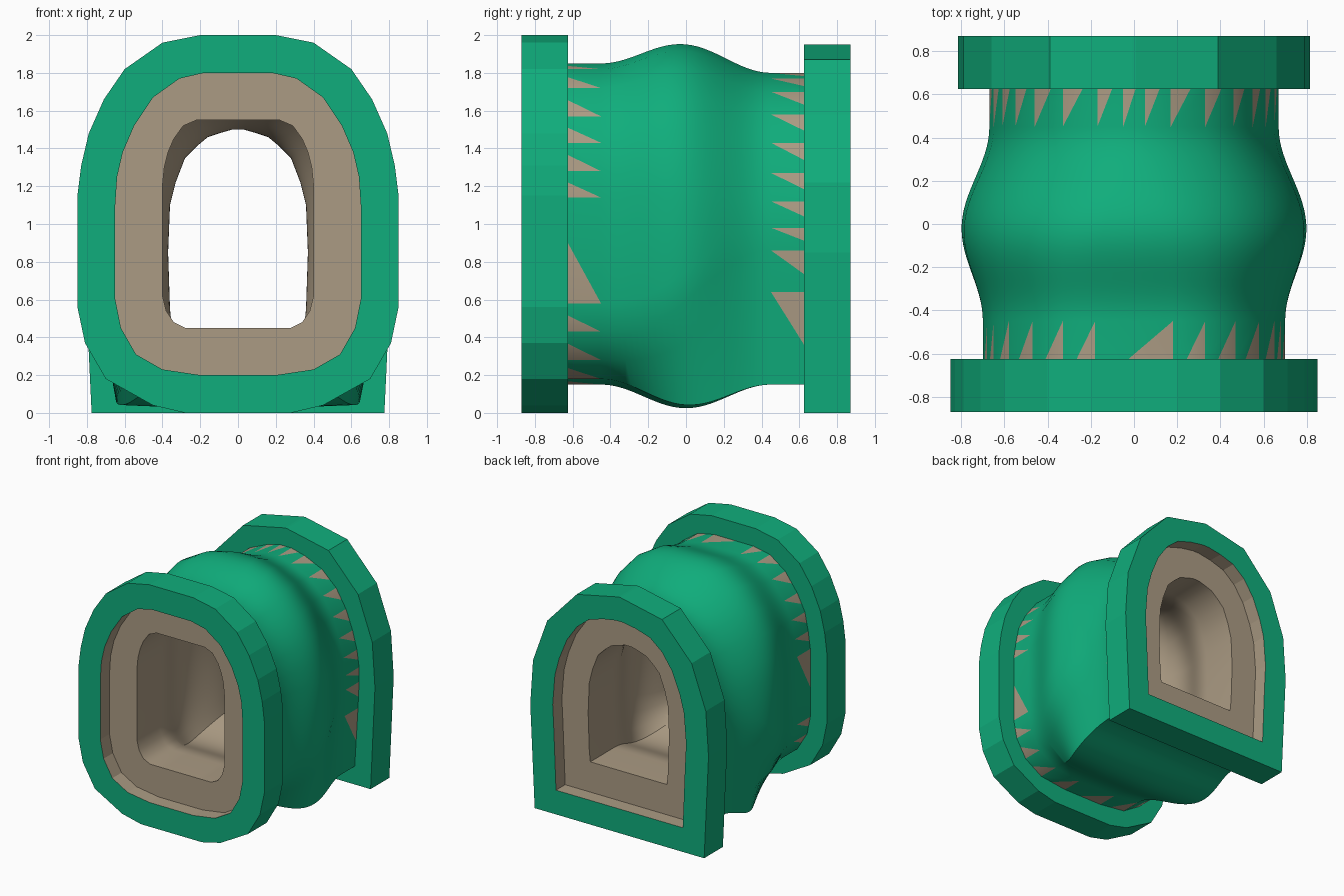
import bpy
import bmesh
import math

if "Cube" in bpy.data.objects:
    bpy.data.objects.remove(bpy.data.objects["Cube"], do_unlink=True)


def make_material(name, colour):
    mat = bpy.data.materials.new(name)
    mat.use_nodes = True
    mat.diffuse_color = colour
    mat.node_tree.nodes["Principled BSDF"].inputs["Base Color"].default_value = colour
    return mat


GREEN = make_material("green", (0.005, 0.42, 0.2, 1))
TAN = make_material("tan", (0.41, 0.33, 0.23, 1))


def full(half):
    """Mirror a right-hand half profile (top to bottom) into a closed ring."""
    return half + [(-x, z) for x, z in reversed(half)]


# Half profiles as (x, z), from top to bottom
front_rim = full([(.2, 2), (.4, 1.96), (.6, 1.82), (.71, 1.66), (.79, 1.48), (.83, 1.31),
                  (.85, 1.15), (.85, .56), (.81, .37), (.7, .18), (.45, .04), (.28, 0)])
front_opening = full([(.18, 1.8), (.31, 1.77), (.45, 1.67), (.55, 1.52), (.61, 1.38), (.64, 1.25),
                      (.65, 1.1), (.65, .6), (.62, .45), (.54, .31), (.4, .23), (.2, .2)])
front_body = full([(.18, 1.85), (.33, 1.82), (.47, 1.72), (.58, 1.57), (.65, 1.43), (.68, 1.28),
                   (.7, 1.14), (.7, .58), (.67, .43), (.58, .28), (.42, .18), (.18, .15)])
front_hole = full([(.15, 1.55), (.22, 1.55), (.29, 1.52), (.34, 1.45), (.37, 1.38), (.39, 1.3),
                   (.4, 1.2), (.4, .62), (.38, .54), (.34, .48), (.28, .45), (.15, .45)])
back_rim = full([(.01, 1.95), (.39, 1.87), (.66, 1.58), (.79, 1.22), (.815, .85), (.775, 0)])
back_opening = full([(.03, 1.75), (.15, 1.73), (.28, 1.69), (.39, 1.6), (.48, 1.47), (.55, 1.3),
                     (.59, 1.15), (.61, .9), (.6, .7), (.59, .45), (.58, .2), (.2, .2)])
back_body = full([(.05, 1.8), (.17, 1.77), (.33, 1.7), (.46, 1.58), (.55, 1.43), (.61, 1.27),
                  (.65, 1.12), (.67, .98), (.67, .86), (.66, .64), (.63, .15), (.2, .15)])
back_hole = full([(.03, 1.5), (.1, 1.48), (.16, 1.46), (.22, 1.41), (.28, 1.35), (.33, 1.22),
                  (.36, 1.1), (.37, .85), (.365, .7), (.36, .55), (.35, .45), (.12, .45)])

RIM, PLATE, NECK, SWELL = .87, .75, .625, .45


def ring(bm, profile, y):
    return [bm.verts.new((x, y, z)) for x, z in profile]


def bridge(bm, a, b, mat=0, flip=False):
    n = len(a)
    for i in range(n):
        j = (i + 1) % n
        quad = [a[i], a[j], b[j], b[i]]
        bm.faces.new(quad[::-1] if flip else quad).material_index = mat


def swell_rings(bm, front, back, grow_x, grow_z, steps=28):
    """Blend one profile into the other while bulging in the middle."""
    rings = []
    for k in range(steps + 1):
        t = k / steps
        y = -SWELL + 2 * SWELL * t
        blend = t * t * (3 - 2 * t)
        bulge = math.sin(math.pi * t) ** 2
        profile = []
        for (x0, z0), (x1, z1) in zip(front, back):
            x = x0 + (x1 - x0) * blend
            z = z0 + (z1 - z0) * blend
            profile.append((x * (1 + grow_x * bulge), z + (z - .985) * grow_z * bulge))
        rings.append(ring(bm, profile, y))
    return rings


def finish(bm, name, smooth=None):
    mesh = bpy.data.meshes.new(name)
    bm.to_mesh(mesh)
    bm.free()
    obj = bpy.data.objects.new(name, mesh)
    bpy.context.collection.objects.link(obj)
    mesh.materials.append(GREEN)
    mesh.materials.append(TAN)
    if smooth:
        bpy.ops.object.select_all(action="DESELECT")
        obj.select_set(True)
        bpy.context.view_layer.objects.active = obj
        bpy.ops.object.shade_smooth_by_angle(angle=math.radians(smooth))
    return obj


def flange(name, outer, opening, y0, y1):
    """Thick ring with green faces and a tan inner wall."""
    bm = bmesh.new()
    loops = [(ring(bm, outer, y), ring(bm, opening, y)) for y in (y0, y1)]
    for pair in loops:
        edges = [bm.edges.new((r[i - 1], r[i])) for r in pair for i in range(len(r))]
        bmesh.ops.triangle_fill(bm, edges=edges, use_beauty=True)
    bridge(bm, loops[0][0], loops[1][0])
    bridge(bm, loops[0][1], loops[1][1], mat=1, flip=True)
    bmesh.ops.recalc_face_normals(bm, faces=bm.faces[:])
    finish(bm, name)


def toothed_neck(bm, inner, profile, y, side):
    """Straight collar with a tan triangle at the start of every segment."""
    edge = ring(bm, profile, y)
    n = len(edge)
    for i in range(n):
        j = (i + side) % n
        mid = bm.verts.new(edge[i].co.lerp(edge[j].co, .57))
        tooth = [inner[i], edge[i], mid]
        rest = [inner[i], mid, edge[j], inner[j]]
        bm.faces.new(tooth).material_index = 1
        bm.faces.new(rest)


flange("front_flange", front_rim, front_opening, -RIM, -NECK)
flange("back_flange", back_rim, back_opening, NECK, RIM)

# Bulging outer body with its two collars
bm = bmesh.new()
rings = swell_rings(bm, front_body, back_body, .165, .15)
for a, b in zip(rings, rings[1:]):
    bridge(bm, a, b)
toothed_neck(bm, rings[0], front_body, -NECK, -1)
toothed_neck(bm, rings[-1], back_body, NECK, 1)
bmesh.ops.recalc_face_normals(bm, faces=bm.faces[:])
finish(bm, "outer_body", 30)

# Tan lining: recessed end plates joined by the tunnel
bm = bmesh.new()
rings = [ring(bm, front_opening, -PLATE), ring(bm, front_hole, -PLATE)]
rings += swell_rings(bm, front_hole, back_hole, .3, .22)
rings += [ring(bm, back_hole, PLATE), ring(bm, back_opening, PLATE)]
for a, b in zip(rings, rings[1:]):
    bridge(bm, a, b, mat=1, flip=True)
finish(bm, "tunnel_lining", 30)
